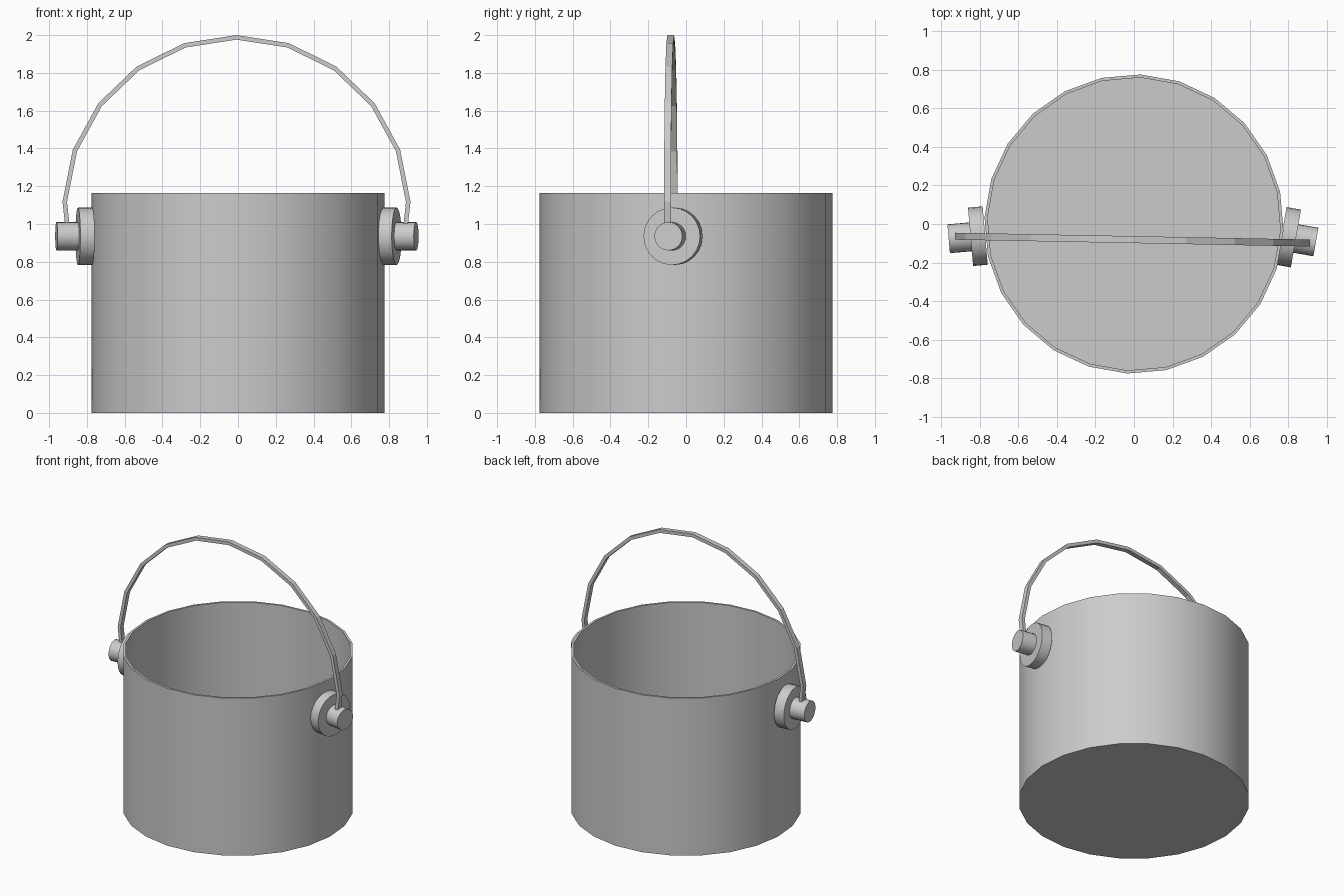
import bpy, bmesh, math
from mathutils import Matrix, Vector

if "Cube" in bpy.data.objects:
    bpy.data.objects.remove(bpy.data.objects["Cube"])

metal = bpy.data.materials.new("grey_metal")
metal.diffuse_color = (0.6, 0.6, 0.6, 1)
metal.use_nodes = True
metal.node_tree.nodes["Principled BSDF"].inputs["Base Color"].default_value = metal.diffuse_color


def finish(name, bm, smooth=True):
    bmesh.ops.recalc_face_normals(bm, faces=bm.faces)
    mesh = bpy.data.meshes.new(name)
    bm.to_mesh(mesh)
    bm.free()
    mesh.materials.append(metal)
    ob = bpy.data.objects.new(name, mesh)
    bpy.context.collection.objects.link(ob)
    if smooth:
        bpy.ops.object.select_all(action='DESELECT')
        ob.select_set(True)
        bpy.context.view_layer.objects.active = ob
        bpy.ops.object.shade_smooth_by_angle(angle=math.radians(30))
    return ob


def loft(bm, rings):
    """Join successive vertex rings with quads and cap both ends."""
    for a, b in zip(rings, rings[1:]):
        n = len(a)
        for i in range(n):
            bm.faces.new((a[i], a[(i + 1) % n], b[(i + 1) % n], b[i]))
    bm.faces.new(rings[0])
    bm.faces.new(rings[-1])


def lathe(name, profile, sides, offset=0.0, matrix=Matrix()):
    """Revolve (radius, height) points around the local z axis."""
    bm = bmesh.new()
    rings = []
    for r, h in profile:
        angles = [offset + math.tau * i / sides for i in range(sides)]
        rings.append([bm.verts.new(matrix @ Vector((r * math.cos(a), r * math.sin(a), h)))
                      for a in angles])
    loft(bm, rings)
    return finish(name, bm)


# Open bucket with a thin wall and floor
lathe("bucket", [(0.776, 0), (0.776, 1.165), (0.76, 1.165), (0.76, 0.015)],
      24, math.radians(-2.5))

# Washer and pin on each side, square to the wall facet they sit on
for side, degrees, centre, pin_end in (
        ("right", -10, (0.765, -0.062, 0.935), 0.181),
        ("left", 185, (-0.772, -0.060, 0.935), 0.190)):
    axis = Vector((math.cos(math.radians(degrees)), math.sin(math.radians(degrees)), 0))
    frame = Matrix.Translation(centre) @ axis.to_track_quat('Z', 'Y').to_matrix().to_4x4()
    lathe(side + "_washer", [(0.152, 0), (0.152, 0.076)], 24, 0, frame)
    lathe(side + "_pin", [(0.075, 0.07), (0.075, pin_end)], 24, 0, frame)

# Arched handle: rectangular bar in 17.5 degree steps, ends sunk in the pins
bm = bmesh.new()
rings = []
for k in range(-6, 7):
    a = math.radians(17.5 * k)
    ring = []
    for r, dy in ((0.922, -0.018), (0.922, 0.018), (0.898, 0.018), (0.898, -0.018)):
        x, z = r * math.sin(a), 1.078 + r * math.cos(a)
        if abs(k) == 6:   # shorten the last step so it stops inside the pin
            xp = r * math.sin(math.copysign(math.radians(87.5), k))
            zp = 1.078 + r * math.cos(math.radians(87.5))
            x, z = xp + (x - xp) * 0.6, zp + (z - zp) * 0.6
        ring.append(bm.verts.new((x - 0.008, -0.081 - 0.0175 * x / 0.91 + dy, z)))
    rings.append(ring)
loft(bm, rings)
finish("handle", bm, smooth=False)
